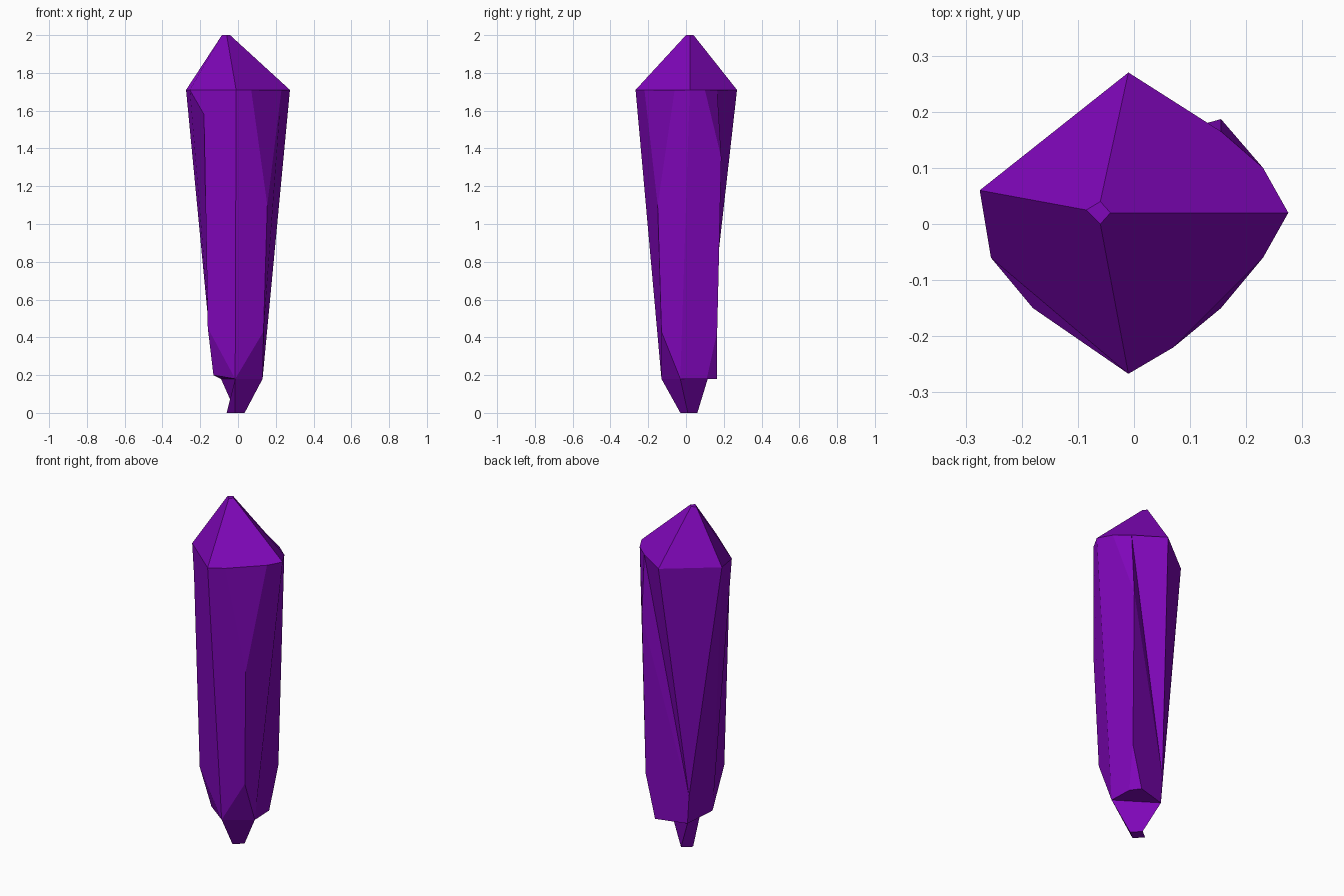
import bpy
import bmesh

starter = bpy.data.objects.get("Cube")
if starter:
    bpy.data.objects.remove(starter, do_unlink=True)


def make_material(name, colour):
    material = bpy.data.materials.new(name)
    material.use_nodes = True
    material.diffuse_color = colour
    material.node_tree.nodes["Principled BSDF"].inputs["Base Color"].default_value = colour
    return material


def level(z, **outline):
    """Lift named outline corners to one height."""
    return {name: (x, y, z) for name, (x, y) in outline.items()}


def cut_stone(name, corners, facets, material):
    """Build a stone from named corners and the facets that join them."""
    bm = bmesh.new()
    verts = {key: bm.verts.new(place) for key, place in corners.items()}
    for facet in facets:
        bm.faces.new([verts[key] for key in facet.split()])
    bmesh.ops.recalc_face_normals(bm, faces=bm.faces[:])
    mesh = bpy.data.meshes.new(name)
    bm.to_mesh(mesh)
    bm.free()
    mesh.materials.append(material)
    stone = bpy.data.objects.new(name, mesh)
    bpy.context.collection.objects.link(stone)
    return stone


purple = make_material("crystal purple", (0.215, 0.002, 0.49, 1))

corners = {
    # small blunt tip
    **level(2, tip_left=(-.085, .025), tip_back=(-.06, .04),
            tip_right=(-.042, .02), tip_front=(-.06, 0)),
    # wide shoulder: four main corners and the chipped ones between them
    **level(1.71, front=(-.01, -.267), right=(.275, .02), back=(-.01, .27), left=(-.275, .06),
            chip_a=(.07, -.22), chip_b=(.23, -.06), chip_c=(.23, .1), chip_d=(.155, .165),
            chip_e=(-.255, -.06)),
    # points where the chips run out into the long edges
    "fr_high": (.155, -.15, 1.1), "br_high": (.155, .187, 1.35), "fl_high": (-.18, -.15, 1.58),
    # lower ends of the long edges
    "fr_low": (.135, -.13, .43), "br_low": (.146, .165, .43),
    "fl_low": (-.16, -.126, .45), "bl_low": (-.1, .115, .34),
    # underside of the shaft
    **level(.18, base_front=(-.015, -.13), base_right=(.13, -.03), base_side=(.125, .11),
            base_back=(.085, .165), base_left=(-.09, .115)),
    "base_spur": (-.13, -.06, .2),
    # end of the root
    **level(0, root_front=(-.015, -.03), root_right=(.035, .01),
            root_back=(-.01, .06), root_left=(-.06, .02)),
}

facets = [
    # pointed cap
    "tip_left tip_back tip_right tip_front",
    "tip_left tip_back back left",
    "tip_back tip_right right chip_c chip_d back",
    "tip_right tip_front front chip_a chip_b right",
    "tip_front tip_left left chip_e front",
    # front of the shaft
    "front chip_a fr_high fr_low base_front",
    "front chip_e fl_high fl_low base_front",
    "chip_a chip_b fr_high",
    # right side of the shaft
    "right chip_b fr_high fr_low base_right",
    "right chip_c br_high br_low base_side base_right",
    "chip_c chip_d br_high",
    # back of the shaft
    "back chip_d bl_low",
    "chip_d br_high bl_low",
    "br_high br_low base_back base_left bl_low",
    # left side of the shaft
    "left back bl_low",
    "left chip_e fl_high fl_low base_spur",
    "left base_spur base_left bl_low",
    # small facets at the bottom of the shaft
    "fr_low base_front base_right",
    "fl_low base_front base_spur",
    "br_low base_side base_back",
    # ledges around the root
    "base_right base_side base_back base_left",
    "base_left base_spur base_front",
    # tapered root
    "base_front base_right root_right root_front",
    "base_right base_left root_back root_right",
    "base_left base_front root_front root_left root_back",
    "root_front root_right root_back root_left",
]

cut_stone("crystal", corners, facets, purple)
